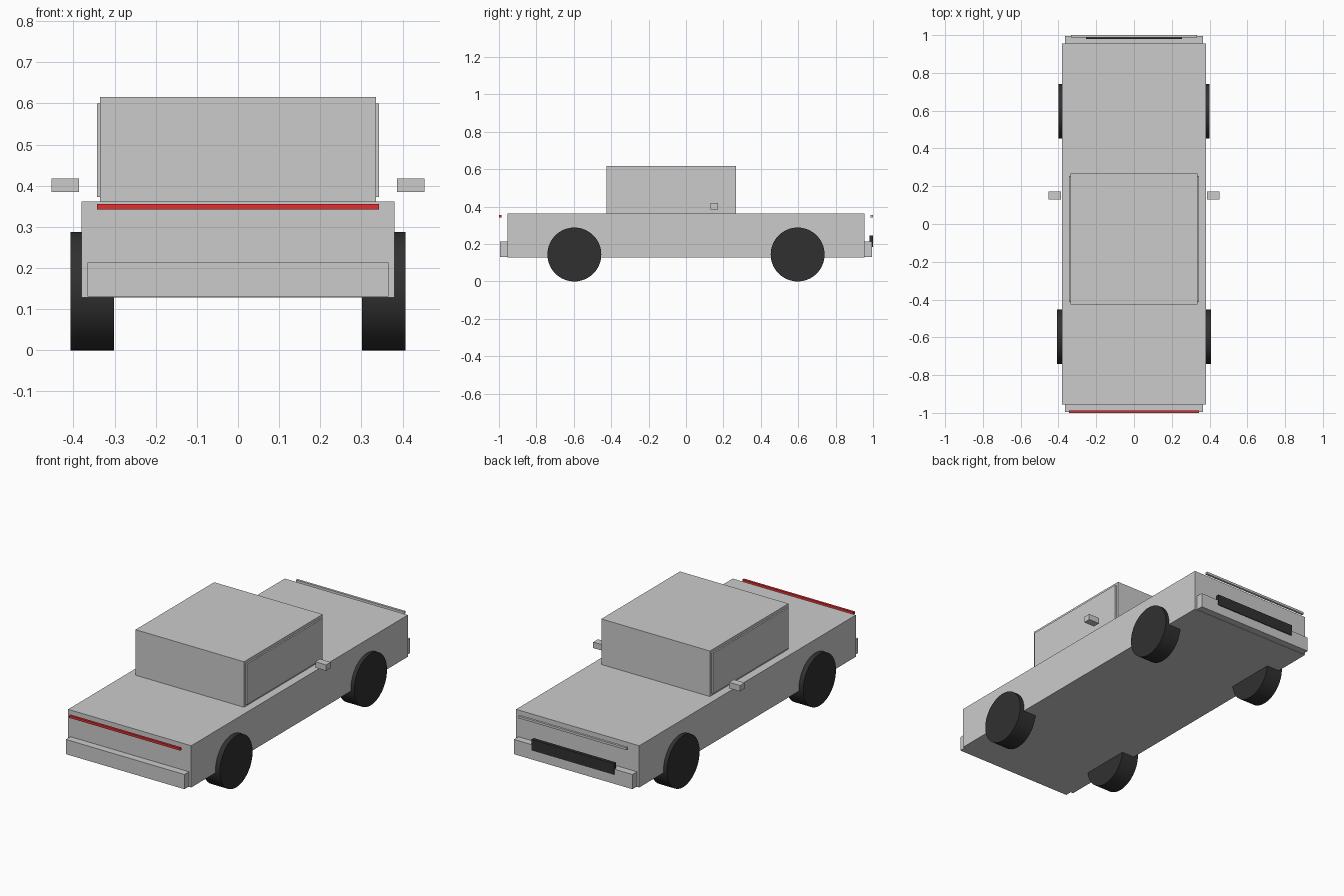
import bpy
import math

if "Cube" in bpy.data.objects:
    bpy.data.objects.remove(bpy.data.objects["Cube"])


def material(name, rgb):
    mat = bpy.data.materials.new(name)
    mat.diffuse_color = (*rgb, 1)
    mat.use_nodes = True
    mat.node_tree.nodes["Principled BSDF"].inputs["Base Color"].default_value = mat.diffuse_color
    return mat


red = material("red", (0.75, 0.03, 0.03))
dark = material("dark", (0.03, 0.03, 0.03))


def box(name, x, y, z, mat=None):
    """Box from (min, max) ranges on each axis."""
    lo, hi = zip(x, y, z)
    bpy.ops.mesh.primitive_cube_add(
        size=1, location=[(a + b) / 2 for a, b in zip(lo, hi)])
    ob = bpy.context.object
    ob.name = name
    ob.scale = [b - a for a, b in zip(lo, hi)]
    bpy.ops.object.transform_apply(location=False, rotation=False, scale=True)
    if mat:
        ob.data.materials.append(mat)
    return ob


def span(side, a, b):
    return sorted((side * a, side * b))


def wheel(name, side, y, inner, outer):
    bpy.ops.mesh.primitive_cylinder_add(
        vertices=64, radius=0.144, depth=outer - inner,
        location=(side * (inner + outer) / 2, y, 0.144),
        rotation=(0, math.pi / 2, 0))
    ob = bpy.context.object
    ob.name = name
    ob.data.materials.append(dark)
    bpy.ops.object.shade_smooth_by_angle()


# Lower body and cabin
box("body", (-0.38, 0.38), (-0.955, 0.955), (0.129, 0.362))
box("cabin", (-0.335, 0.335), (-0.425, 0.268), (0.362, 0.616))

# Bumpers at both ends
for end, label in ((-1, "front"), (1, "rear")):
    box(label + "_bumper", (-0.366, 0.366), span(end, 0.95, 0.995), (0.131, 0.213))

# Light strips and dark grille
box("red_light_strip", (-0.343, 0.343), (-1.0, -0.987), (0.342, 0.355), red)
box("pale_light_strip", (-0.334, 0.334), (0.987, 1.0), (0.342, 0.355))
box("grille", (-0.254, 0.254), (0.98, 0.999), (0.183, 0.245), dark)

# Side windows, mirrors and wheels on each side
for side, label in ((-1, "left"), (1, "right")):
    box(label + "_window", span(side, 0.333, 0.343), (-0.412, 0.254), (0.373, 0.6))
    box(label + "_mirror", span(side, 0.386, 0.453), (0.13, 0.171), (0.385, 0.418))
    wheel(label + "_front_wheel", side, -0.597, 0.301, 0.407)
    wheel(label + "_rear_wheel", side, 0.597, 0.301, 0.401)
